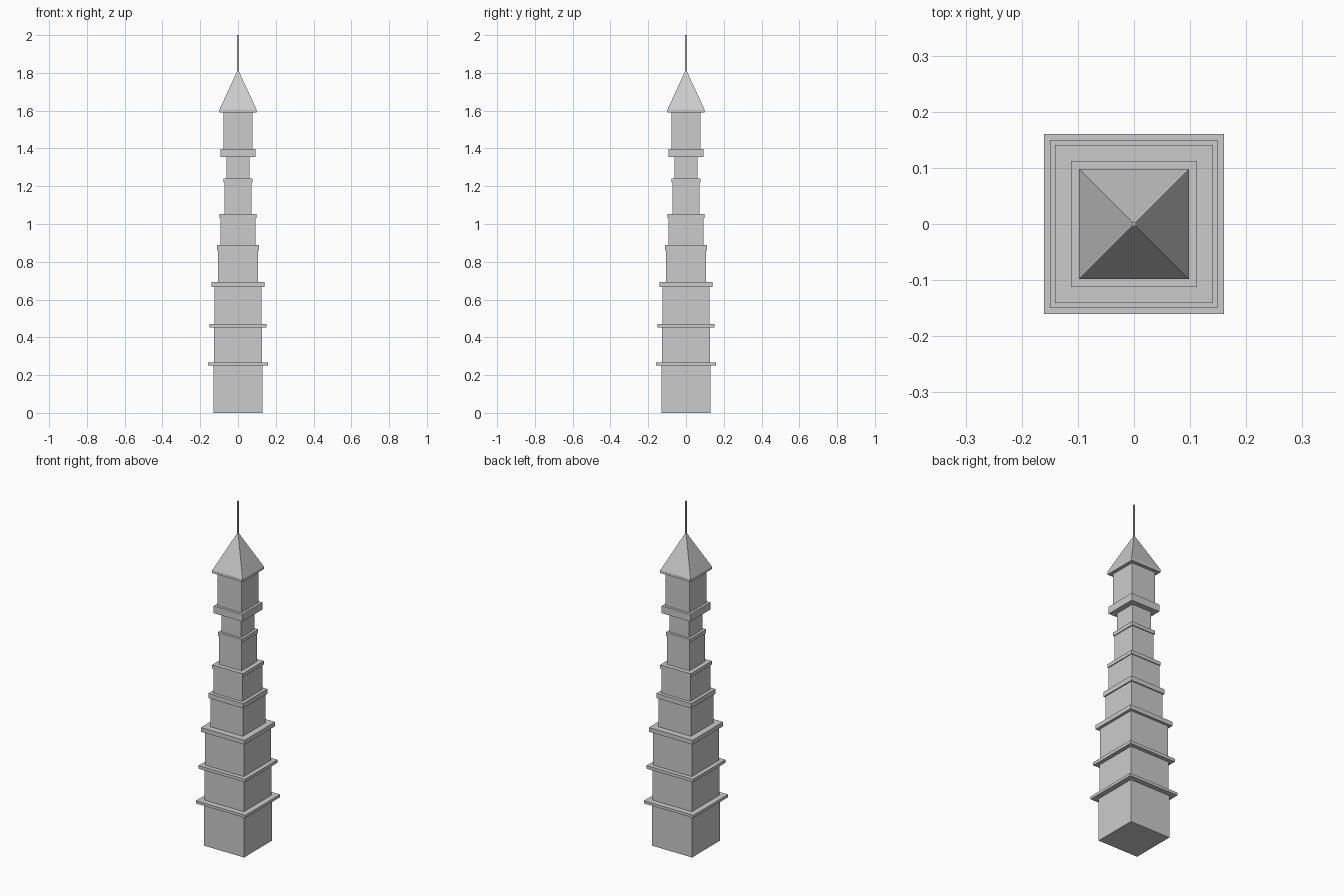
import bpy
import bmesh

if "Cube" in bpy.data.objects:
    bpy.data.objects.remove(bpy.data.objects["Cube"])


def frustum(name, r0, r1, z0, z1):
    """Square block: half-width r0 at z0, r1 at z1."""
    bm = bmesh.new()
    bmesh.ops.create_cube(bm, size=2)
    for v in bm.verts:
        r, z = (r1, z1) if v.co.z > 0 else (r0, z0)
        v.co = (v.co.x * r, v.co.y * r, z)
    mesh = bpy.data.meshes.new(name)
    bm.to_mesh(mesh)
    bm.free()
    obj = bpy.data.objects.new(name, mesh)
    bpy.context.collection.objects.link(obj)


# Tiers: wall half-width, ledge half-width, ledge bottom, ledge top
tiers = [
    (0.130, 0.160, 0.250, 0.266),
    (0.127, 0.150, 0.452, 0.470),
    (0.125, 0.141, 0.667, 0.692),
    (0.105, 0.112, 0.860, 0.888),
    (0.093, 0.098, 1.032, 1.053),
    (0.072, 0.077, 1.220, 1.241),
    (0.062, 0.093, 1.355, 1.397),
    (0.078, 0.098, 1.590, 1.606),
]
base = 0.0
for i, (wall, ledge, low, high) in enumerate(tiers, 1):
    frustum(f"tier_{i}_wall", wall, wall, base, low)
    frustum(f"tier_{i}_ledge", ledge, ledge, low, high)
    base = high

# Pyramid roof and thin spire
frustum("roof", 0.098, 0.004, base, 1.81)
frustum("spire", 0.004, 0.004, 1.81, 2.0)
